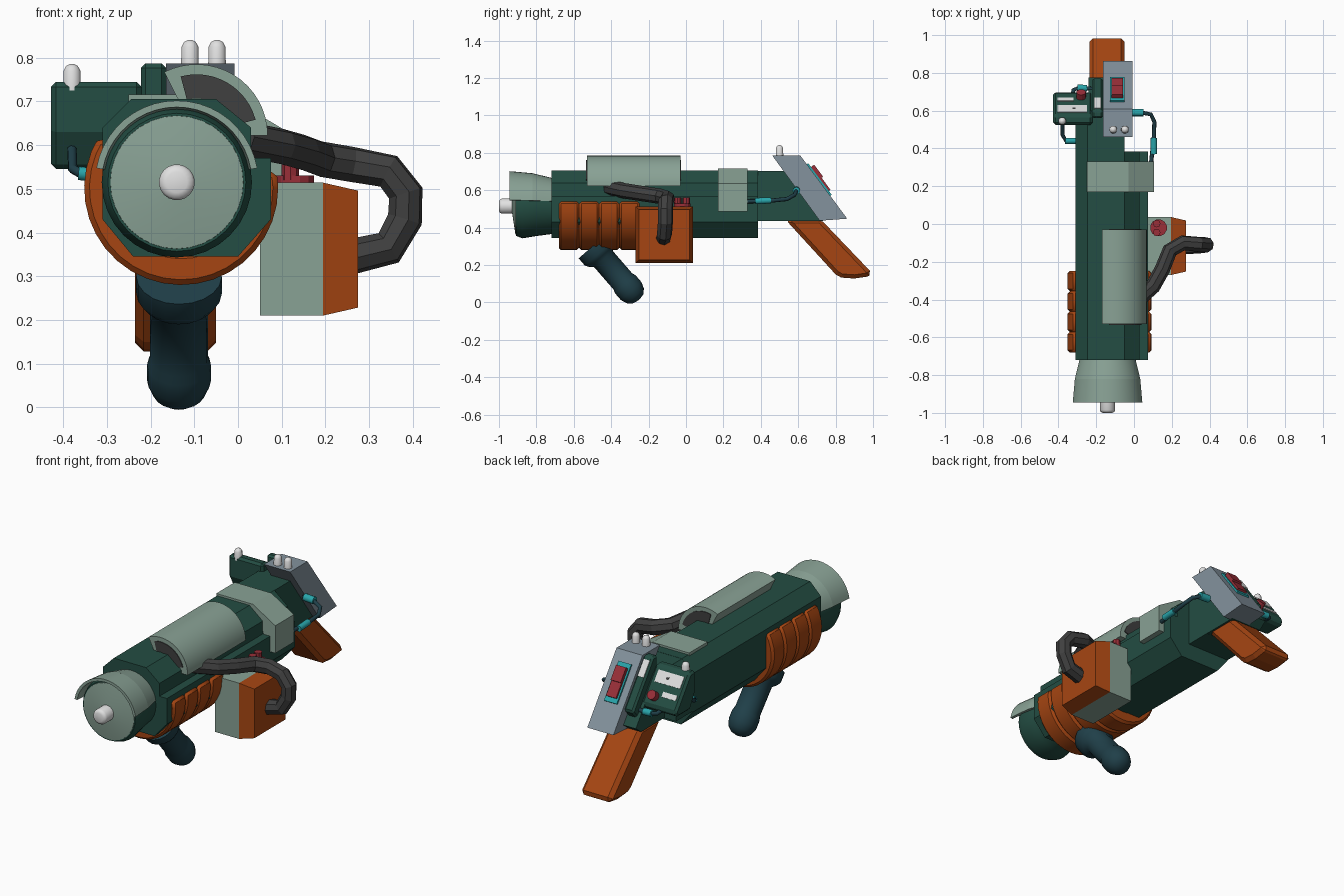
import bpy, bmesh, math
from mathutils import Vector

def material(name, r, g, b):
    m = bpy.data.materials.new(name)
    m.diffuse_color = (r, g, b, 1)
    return m

GREEN = material("dark_green", 0.017, 0.075, 0.056)
SAGE = material("sage_green", 0.25, 0.36, 0.30)
ORANGE = material("burnt_orange", 0.38, 0.06, 0.006)
STEEL = material("blue_grey", 0.23, 0.29, 0.34)
RUBBER = material("rubber_grey", 0.05, 0.05, 0.05)
TEAL = material("deep_teal", 0.014, 0.05, 0.066)
RED = material("red", 0.32, 0.028, 0.04)
CYAN = material("cyan", 0.022, 0.38, 0.41)
WHITE = material("white", 0.75, 0.75, 0.75)

def finish(name, bm, mat, smooth=None, bevel=0):
    bmesh.ops.recalc_face_normals(bm, faces=bm.faces)
    me = bpy.data.meshes.new(name)
    bm.to_mesh(me)
    bm.free()
    me.materials.append(mat)
    if smooth:
        for p in me.polygons:
            p.use_smooth = True
        me.set_sharp_from_angle(angle=math.radians(smooth))
    ob = bpy.data.objects.new(name, me)
    bpy.context.collection.objects.link(ob)
    if bevel:
        m = ob.modifiers.new("bevel", 'BEVEL')
        m.width, m.segments, m.limit_method = bevel, 1, 'ANGLE'
    return ob

def prism(name, pts, axis, a, b, mat, bevel=0, smooth=None, scale=1, centre=(0, 0)):
    """Extrude a profile along x (pts are y,z) or y (pts are x,z); far end may be scaled."""
    bm = bmesh.new()
    put = (lambda p, t: (t, p[0], p[1])) if axis == 'X' else (lambda p, t: (p[0], t, p[1]))
    far = [(centre[0] + (p[0] - centre[0]) * scale, centre[1] + (p[1] - centre[1]) * scale) for p in pts]
    v0 = [bm.verts.new(put(p, a)) for p in pts]
    v1 = [bm.verts.new(put(p, b)) for p in far]
    bm.faces.new(v0)
    bm.faces.new(v1[::-1])
    for i in range(len(pts)):
        j = (i + 1) % len(pts)
        bm.faces.new((v0[i], v0[j], v1[j], v1[i]))
    return finish(name, bm, mat, smooth, bevel)

def sweep(name, path, radii, mat, sides=8, smooth=None):
    """Round tube along a path with one radius per point."""
    path = [Vector(p) for p in path]
    if not isinstance(radii, (list, tuple)):
        radii = [radii] * len(path)
    bm = bmesh.new()
    rings, n, old = [], len(path), None
    for i, p in enumerate(path):
        t = (path[min(i + 1, n - 1)] - path[max(i - 1, 0)]).normalized()
        if old is None:
            u = t.orthogonal().normalized()
        else:
            u = old.rotation_difference(t) @ u
        old, w = t, t.cross(u)
        rings.append([bm.verts.new(p + radii[i] * (math.cos(k * math.tau / sides) * u
                      + math.sin(k * math.tau / sides) * w)) for k in range(sides)])
    for r, s in zip(rings, rings[1:]):
        for k in range(sides):
            bm.faces.new((r[k], r[(k + 1) % sides], s[(k + 1) % sides], s[k]))
    bm.faces.new(rings[0])
    bm.faces.new(rings[-1])
    return finish(name, bm, mat, smooth)

def arc(cx, cz, r0, r1, a0, a1, n):
    """Closed band profile between two radii."""
    ang = [math.radians(a0 + (a1 - a0) * i / n) for i in range(n + 1)]
    out = [(cx + r1 * math.cos(a), cz + r1 * math.sin(a)) for a in ang]
    return out + [(cx + r0 * math.cos(a), cz + r0 * math.sin(a)) for a in reversed(ang)]

def on_slope(name, x0, x1, base, t0, t1, h, mat, bevel=0):
    """Plate lying on the rear slope, t measured down the slope."""
    d, nrm = Vector((0.598, -0.802)), Vector((0.802, 0.598))
    b = Vector(base)
    pts = [b + d * t0 - nrm * 0.004, b + d * t1 - nrm * 0.004, b + d * t1 + nrm * h, b + d * t0 + nrm * h]
    return prism(name, [tuple(p) for p in pts], 'X', x0, x1, mat, bevel)

# main body with side rail, and rear body
prism("main_body", [(-0.245, 0.705), (-0.05, 0.705), (0.03, 0.64), (0.03, 0.57), (0.075, 0.57), (0.075, 0.43),
                    (0.0, 0.345), (-0.24, 0.345), (-0.31, 0.43), (-0.31, 0.64)], 'Y', -0.72, 0.385, GREEN)
prism("rear_body", [(-0.245, 0.704), (-0.05, 0.704), (-0.05, 0.435), (-0.31, 0.435), (-0.31, 0.64)],
      'Y', 0.38, 0.53, GREEN)
prism("rear_wedge", [(0.5, 0.703), (0.6, 0.703), (0.775, 0.47), (0.73, 0.436), (0.5, 0.436)],
      'X', -0.24, -0.051, GREEN)

# muzzle: bell, front dome, knob and half shield
C = (-0.14, 0.515)
def along_y(ys):
    return [(C[0], y, C[1]) for y in ys]
sweep("muzzle_bell", along_y([-0.71, -0.80, -0.875, -0.91]), [0.148, 0.16, 0.172, 0.158], GREEN, 32, 35)
sweep("muzzle_dome", along_y([-0.90, -0.912, -0.93]), [0.154, 0.152, 0.035], SAGE, 32, 35)
sweep("muzzle_knob", along_y([-0.91, -0.985, -0.995, -1.0]), [0.041, 0.041, 0.036, 0.024], WHITE, 20, 50)
shield = arc(*C, 0.172, 0.187, 10, 170, 20)
prism("muzzle_shield_front", shield, 'Y', -0.945, -0.82, SAGE, 0, 30, 0.94, C)
shield = arc(*C, 0.160, 0.1758, 10, 170, 20)
prism("muzzle_shield_rear", shield, 'Y', -0.82, -0.72, SAGE, 0, 30, 0.86, C)

# ribbed fore grip
for i in range(4):
    y = -0.68 + i * 0.108
    prism(f"fore_grip_rib_{i + 1}", arc(-0.13, 0.502, 0.15, 0.222, 148, 370, 22), 'Y', y, y + 0.108,
          ORANGE, 0.012, 40)

# front handle with collar
a, b = Vector((-0.135, -0.50, 0.30)), Vector((-0.135, -0.275, 0.04))
steps = [(0, 0.098), (0.15, 0.098), (0.21, 0.085), (0.26, 0.066), (0.72, 0.066), (0.78, 0.073),
         (0.92, 0.073), (1.02, 0.06), (1.08, 0.038), (1.10, 0.012)]
sweep("front_handle", [a.lerp(b, t) for t, _ in steps], [r for _, r in steps], TEAL, 20, 50)

# side box, outer cover and red caps
side = [(-0.27, 0.21), (0.037, 0.21), (0.037, 0.514), (-0.27, 0.514)]
prism("side_box", side, 'X', 0.05, 0.195, SAGE)
prism("side_box_cover", side, 'X', 0.195, 0.275, ORANGE, 0, None, 0.88, (-0.117, 0.362))
sweep("red_cap_base", [(0.13, -0.02, 0.50), (0.13, -0.02, 0.53)], 0.045, RED, 12)
for y in (-0.045, 0.002):
    sweep("red_cap", [(0.12, y, 0.52), (0.12, y, 0.562)], 0.02, RED, 8)

# bent hose
sweep("hose", [(0.01, -0.41, 0.615), (0.10, -0.33, 0.597), (0.15, -0.24, 0.583), (0.19, -0.14, 0.568),
               (0.26, -0.10, 0.556), (0.345, -0.108, 0.54), (0.384, -0.11, 0.49), (0.382, -0.11, 0.43),
               (0.345, -0.115, 0.365), (0.26, -0.12, 0.345)], 0.041, RUBBER, 8)

# top cover with dark end panels
T = (-0.095, 0.622)
prism("top_cover", arc(*T, 0.03, 0.163, 0, 117, 16), 'Y', -0.53, -0.03, SAGE, 0, 25)
panel = arc(*T, 0.085, 0.14, 15, 105, 12)
prism("top_cover_front_panel", panel, 'Y', -0.534, -0.52, RUBBER)
prism("top_cover_rear_panel", panel, 'Y', -0.04, -0.026, RUBBER)

# clamp around the right shoulder
prism("body_clamp", [(-0.25, 0.68), (-0.25, 0.716), (-0.03, 0.716), (0.106, 0.635), (0.106, 0.485), (0.06, 0.485),
                     (0.02, 0.62), (-0.06, 0.68)], 'Y', 0.17, 0.33, SAGE)

# stock and its slanted mount
prism("stock", [(0.53, 0.445), (0.72, 0.445), (0.997, 0.155), (0.97, 0.138), (0.90, 0.128), (0.83, 0.133),
                (0.80, 0.15)], 'X', -0.236, -0.05, ORANGE, 0.02)
prism("stock_mount", [(0.46, 0.787), (0.61, 0.787), (0.862, 0.448), (0.715, 0.437)], 'X', -0.165, -0.008, STEEL)
M = (0.61, 0.787)
on_slope("switch_plate", -0.127, -0.05, M, 0.06, 0.27, 0.009, CYAN)
on_slope("switch", -0.118, -0.058, M, 0.085, 0.165, 0.03, RED)
on_slope("switch_lower", -0.118, -0.058, M, 0.16, 0.245, 0.02, RED)

# left control panel
prism("control_panel", [(0.525, 0.745), (0.575, 0.745), (0.70, 0.577), (0.685, 0.545), (0.57, 0.545), (0.525, 0.63)],
      'X', -0.428, -0.22, GREEN, 0.012)
prism("control_side", [(0.56, 0.787), (0.60, 0.787), (0.775, 0.552), (0.73, 0.50), (0.56, 0.60)],
      'X', -0.222, -0.165, GREEN, 0.01)
P = (0.575, 0.745)
on_slope("screen", -0.405, -0.25, P, 0.025, 0.088, 0.004, WHITE)
on_slope("screen_mark", -0.325, -0.31, P, 0.05, 0.063, 0.006, RUBBER)
on_slope("label_strip", -0.405, -0.32, P, 0.125, 0.152, 0.004, WHITE)
on_slope("side_screen", -0.212, -0.175, (0.60, 0.787), 0.02, 0.11, 0.004, WHITE)
sweep("red_button", [(-0.28, 0.66, 0.61), (-0.28, 0.698, 0.638)], 0.025, RED, 12)

# indicator bulbs
for x, y, z in ((-0.11, 0.50, 0.78), (-0.048, 0.50, 0.78), (-0.38, 0.545, 0.725)):
    sweep("bulb", [(x, y, z), (x, y, z + 0.045), (x, y, z + 0.056), (x, y, z + 0.061)],
          [0.021, 0.02, 0.014, 0.004], WHITE, 12, 50)

# cables and their plugs
sweep("right_cable", [(0.09, 0.32, 0.54), (0.105, 0.46, 0.545), (0.108, 0.54, 0.553), (0.09, 0.58, 0.575),
                      (0.04, 0.59, 0.597), (-0.02, 0.59, 0.60)], 0.011, TEAL, 8, 60)
sweep("right_plug_front", [(0.105, 0.37, 0.542), (0.105, 0.455, 0.546)], 0.017, CYAN, 10, 40)
sweep("right_plug_rear", [(-0.01, 0.59, 0.60), (0.05, 0.59, 0.597)], 0.02, CYAN, 10, 40)
sweep("left_cable", [(-0.30, 0.44, 0.53), (-0.36, 0.44, 0.535), (-0.378, 0.47, 0.545), (-0.38, 0.54, 0.59)],
      0.011, TEAL, 8, 60)
sweep("left_plug", [(-0.31, 0.44, 0.53), (-0.365, 0.44, 0.536)], 0.016, CYAN, 10, 40)
sweep("panel_cable", [(-0.33, 0.66, 0.56), (-0.32, 0.71, 0.55), (-0.29, 0.722, 0.548), (-0.22, 0.715, 0.545)],
      0.011, TEAL, 8, 60)
sweep("panel_plug", [(-0.30, 0.72, 0.549), (-0.25, 0.719, 0.547)], 0.018, CYAN, 10, 40)
